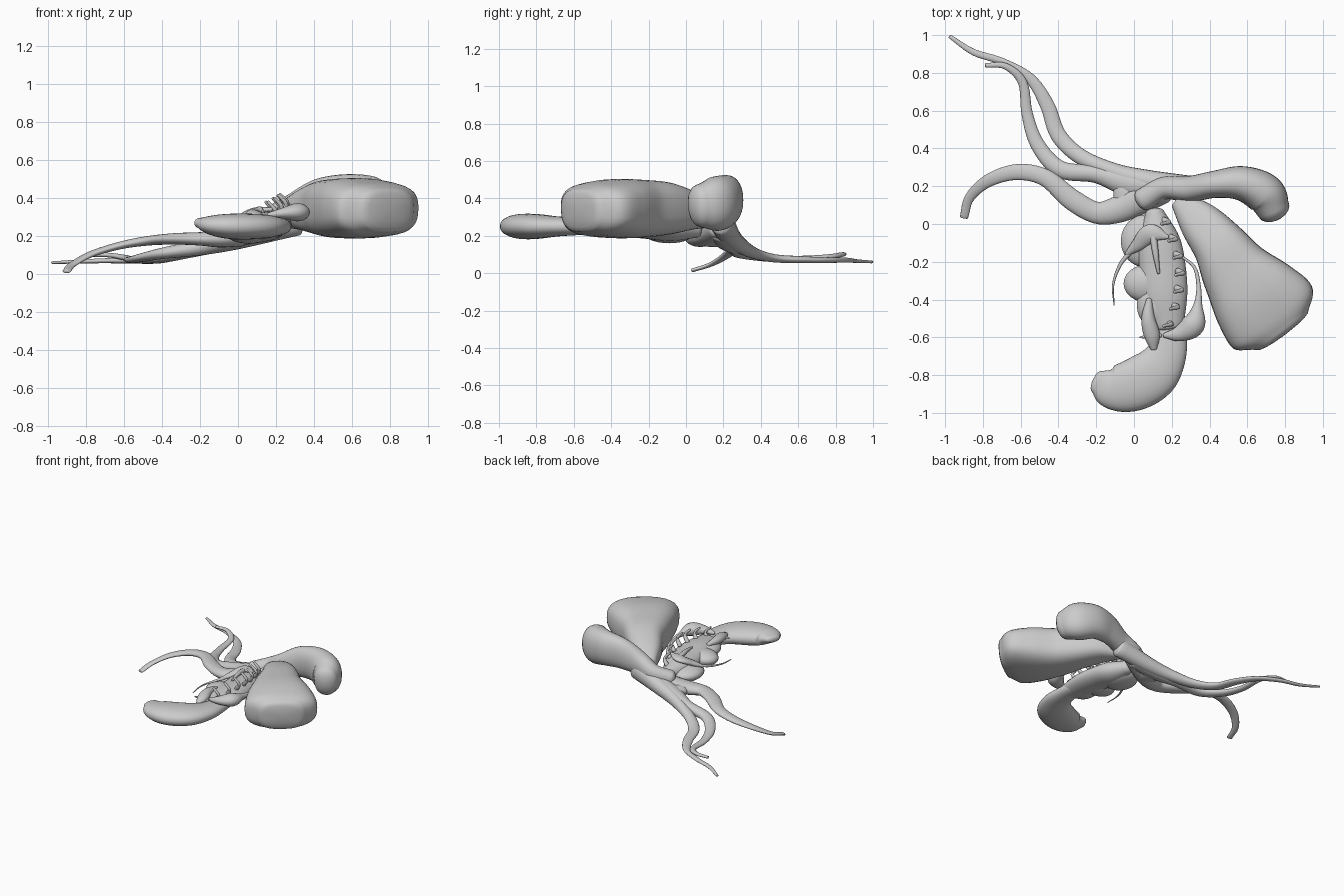
import bpy, bmesh, math
from mathutils import Vector


def spline(rows, steps):
    """Catmull-Rom interpolation through rows of (x, y, z, half_width, half_height)."""
    pts = [Vector(r) for r in rows]
    pts = [pts[0] * 2 - pts[1]] + pts + [pts[-1] * 2 - pts[-2]]
    out = []
    for i in range(1, len(pts) - 2):
        a, b, c, d = pts[i - 1:i + 3]
        for s in range(steps):
            t = s / steps
            out.append(0.5 * (2 * b + (c - a) * t + (2 * a - 5 * b + 4 * c - d) * t * t
                              + (3 * b - a - 3 * c + d) * t ** 3))
    out.append(pts[-2])
    return out


def limb(name, rows, sides=20, steps=6, power=2.0, cap=0.5):
    """Sweep a superellipse along a path, closing both ends with a soft dome."""
    path = spline(rows, steps)
    bm = bmesh.new()
    rings = []

    def ring(p, side, up, w, h):
        vs = []
        for k in range(sides):
            a = 2 * math.pi * k / sides
            c, s = math.cos(a), math.sin(a)
            u = math.copysign(abs(c) ** (2 / power), c) * w
            v = math.copysign(abs(s) ** (2 / power), s) * h
            vs.append(bm.verts.new(p + side * u + up * v))
        rings.append(vs)

    frames = []
    for i, r in enumerate(path):
        p = Vector(r[:3])
        t = Vector((path[min(i + 1, len(path) - 1)] - path[max(i - 1, 0)])[:3]).normalized()
        side = t.cross(Vector((0, 0, 1))).normalized()
        frames.append((p, t, side, side.cross(t), max(r[3], 0.002), max(r[4], 0.002)))

    dome = [math.radians(a) for a in (80, 60, 40, 20)]
    p, t, side, up, w, h = frames[0]
    for a in dome:
        ring(p - t * min(w, h) * cap * math.sin(a), side, up, w * math.cos(a), h * math.cos(a))
    for p, t, side, up, w, h in frames:
        ring(p, side, up, w, h)
    for a in reversed(dome):
        ring(p + t * min(w, h) * cap * math.sin(a), side, up, w * math.cos(a), h * math.cos(a))
    for a, b in zip(rings, rings[1:]):
        for k in range(sides):
            bm.faces.new((a[k], a[(k + 1) % sides], b[(k + 1) % sides], b[k]))
    bm.faces.new(rings[0][::-1])
    bm.faces.new(rings[-1])
    bmesh.ops.recalc_face_normals(bm, faces=bm.faces)
    for f in bm.faces:
        f.smooth = True
    me = bpy.data.meshes.new(name)
    bm.to_mesh(me)
    bm.free()
    ob = bpy.data.objects.new(name, me)
    bpy.context.collection.objects.link(ob)
    return ob


def blob(name, loc, size, turn=0):
    bpy.ops.mesh.primitive_uv_sphere_add(segments=24, ring_count=14, location=loc, rotation=(0, 0, turn))
    ob = bpy.context.object
    ob.name = name
    ob.scale = size
    bpy.ops.object.shade_smooth()


# Large wide lobe, flaring towards the front right
limb("large_lobe", [(0.24, 0.12, 0.30, 0.05, 0.06), (0.34, 0.02, 0.33, 0.11, 0.10),
                    (0.45, -0.11, 0.345, 0.145, 0.14), (0.54, -0.25, 0.345, 0.19, 0.155),
                    (0.64, -0.38, 0.345, 0.245, 0.158), (0.735, -0.495, 0.34, 0.265, 0.14),
                    (0.785, -0.56, 0.335, 0.175, 0.115)],
     sides=32, power=2.8, cap=0.25)

# Curved upper lobe
limb("upper_lobe", [(0.05, 0.13, 0.25, 0.06, 0.06), (0.16, 0.19, 0.28, 0.06, 0.07),
                    (0.29, 0.185, 0.33, 0.068, 0.09), (0.43, 0.21, 0.38, 0.072, 0.12),
                    (0.57, 0.215, 0.39, 0.092, 0.135), (0.69, 0.16, 0.37, 0.108, 0.145),
                    (0.74, 0.075, 0.36, 0.088, 0.115)], sides=28, power=2.2, cap=0.65)

# Three trailing arms that merge below the upper lobe
limb("long_arm", [(-0.975, 0.993, 0.06, 0.010, 0.007), (-0.85, 0.91, 0.065, 0.017, 0.010),
                  (-0.70, 0.86, 0.07, 0.020, 0.013), (-0.55, 0.77, 0.07, 0.028, 0.015),
                  (-0.46, 0.63, 0.072, 0.038, 0.018), (-0.40, 0.47, 0.08, 0.042, 0.022),
                  (-0.28, 0.355, 0.11, 0.042, 0.030), (-0.10, 0.275, 0.16, 0.046, 0.045),
                  (0.08, 0.225, 0.21, 0.06, 0.06), (0.30, 0.19, 0.28, 0.065, 0.08)])
limb("middle_arm", [(-0.785, 0.84, 0.10, 0.012, 0.010), (-0.68, 0.835, 0.10, 0.017, 0.012),
                    (-0.59, 0.75, 0.085, 0.024, 0.015), (-0.565, 0.58, 0.075, 0.030, 0.018),
                    (-0.51, 0.42, 0.085, 0.038, 0.022), (-0.39, 0.29, 0.11, 0.045, 0.03),
                    (-0.20, 0.265, 0.14, 0.048, 0.042), (-0.03, 0.22, 0.18, 0.075, 0.055),
                    (0.15, 0.19, 0.23, 0.07, 0.065)])
limb("side_arm", [(-0.90, 0.035, 0.015, 0.022, 0.010), (-0.87, 0.14, 0.05, 0.026, 0.012),
                  (-0.77, 0.23, 0.105, 0.034, 0.016), (-0.62, 0.275, 0.15, 0.042, 0.02),
                  (-0.47, 0.245, 0.175, 0.046, 0.025), (-0.33, 0.13, 0.185, 0.056, 0.03),
                  (-0.20, 0.06, 0.185, 0.058, 0.035), (-0.09, 0.075, 0.185, 0.07, 0.045),
                  (0.02, 0.12, 0.205, 0.075, 0.055), (0.16, 0.17, 0.25, 0.06, 0.065)])
blob("arm_web", (-0.02, 0.15, 0.185), (0.09, 0.12, 0.045))

# Front lobe, hooking to the left
limb("front_lobe", [(0.19, -0.42, 0.255, 0.07, 0.045), (0.195, -0.55, 0.25, 0.08, 0.045),
                    (0.175, -0.68, 0.25, 0.105, 0.053), (0.105, -0.79, 0.25, 0.135, 0.065),
                    (-0.01, -0.855, 0.25, 0.137, 0.068), (-0.12, -0.865, 0.255, 0.115, 0.056),
                    (-0.195, -0.835, 0.268, 0.062, 0.028)],
     sides=28, power=2.2, cap=0.9)

# Segmented central body
limb("body", [(0.11, 0.06, 0.24, 0.05, 0.05), (0.13, -0.08, 0.245, 0.11, 0.075),
              (0.15, -0.22, 0.255, 0.122, 0.07), (0.165, -0.38, 0.262, 0.118, 0.065),
              (0.185, -0.54, 0.26, 0.08, 0.05)], sides=24)
blob("rear_segment", (0.06, -0.09, 0.22), (0.13, 0.14, 0.06))
blob("middle_segment", (0.07, -0.315, 0.25), (0.125, 0.10, 0.058))
blob("front_segment", (0.12, -0.43, 0.26), (0.105, 0.125, 0.055))

# Small leaflets and tendrils on the body
limb("front_leaflet", [(0.08, -0.40, 0.31, 0.015, 0.015), (0.075, -0.50, 0.31, 0.036, 0.03),
                       (0.095, -0.59, 0.30, 0.042, 0.03), (0.105, -0.66, 0.29, 0.018, 0.015)], sides=14)
limb("rear_leaflet", [(0.18, -0.07, 0.34, 0.010, 0.010), (0.09, -0.05, 0.33, 0.05, 0.02),
                      (0.02, -0.11, 0.29, 0.035, 0.02), (-0.04, -0.16, 0.26, 0.010, 0.010)], sides=14)
limb("left_tendril", [(0.00, -0.13, 0.27, 0.014, 0.012), (-0.07, -0.21, 0.25, 0.010, 0.008),
                      (-0.11, -0.32, 0.24, 0.006, 0.005), (-0.105, -0.43, 0.23, 0.003, 0.003)], sides=10)
limb("centre_tendril", [(0.10, -0.05, 0.33, 0.02, 0.02), (0.115, -0.16, 0.34, 0.016, 0.016),
                        (0.13, -0.26, 0.33, 0.008, 0.008)], sides=10)
limb("right_bulb", [(0.25, -0.17, 0.29, 0.006, 0.006), (0.32, -0.23, 0.30, 0.009, 0.009),
                    (0.342, -0.33, 0.31, 0.012, 0.012), (0.338, -0.43, 0.32, 0.024, 0.022),
                    (0.315, -0.53, 0.325, 0.062, 0.048), (0.24, -0.58, 0.32, 0.042, 0.03),
                    (0.16, -0.59, 0.31, 0.012, 0.012)], sides=16)
limb("curled_tip", [(0.14, -0.59, 0.29, 0.012, 0.012), (0.08, -0.595, 0.30, 0.012, 0.012),
                    (0.03, -0.60, 0.30, 0.004, 0.004)], sides=10)

# Row of little hooked buds along the right edge of the body
for i in range(7):
    y = 0.02 - i * 0.09
    x = 0.16 + 0.10 * math.sin(math.pi * (i + 0.6) / 7.5)
    z = 0.31 + 0.04 * math.sin(math.pi * i / 6)
    limb("bud_%d" % (i + 1), [(x - 0.03, y, z - 0.03, 0.018, 0.015), (x, y - 0.01, z + 0.02, 0.013, 0.012),
                              (x - 0.04, y - 0.02, z + 0.07, 0.008, 0.008)], sides=10, steps=4)
